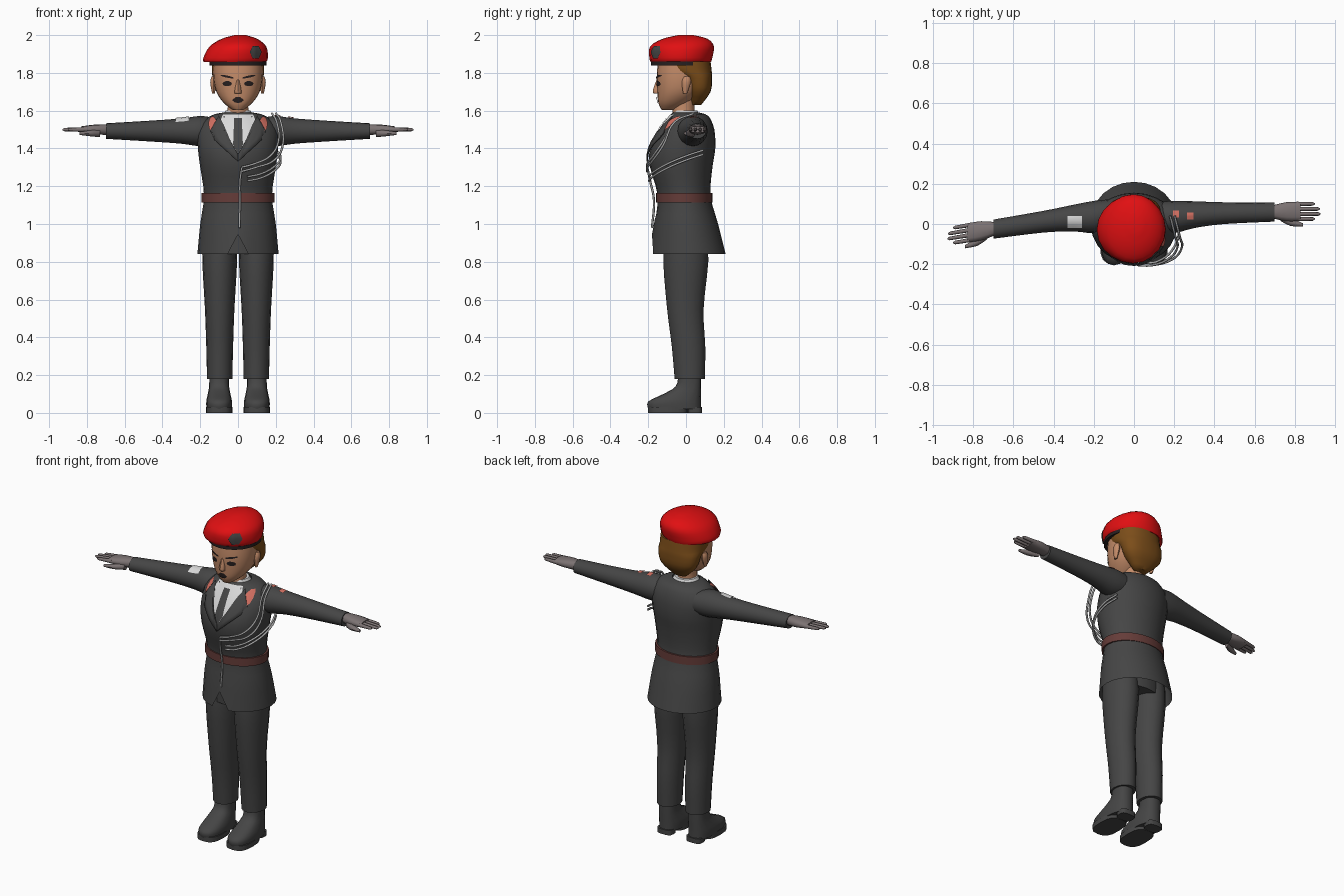
import bpy, bmesh
from math import cos, sin, pi, radians, copysign
from mathutils import Vector
from mathutils.bvhtree import BVHTree

cube = bpy.data.objects.get("Cube")
if cube:
    bpy.data.objects.remove(cube)


def material(name, *rgb):
    mat = bpy.data.materials.new(name)
    mat.use_nodes = True
    mat.diffuse_color = (*rgb, 1)
    mat.node_tree.nodes["Principled BSDF"].inputs["Base Color"].default_value = (*rgb, 1)
    return mat


CLOTH = material("charcoal cloth", .06, .06, .06)
RED = material("beret red", .75, .005, .006)
DARK = material("near black", .02, .014, .014)
HAIR = material("brown hair", .2, .075, .01)
SKIN = material("skin", .55, .26, .14)
GLOVE = material("grey glove", .2, .17, .17)
BELT = material("brown leather", .13, .045, .04)
WHITE = material("shirt white", .7, .7, .7)
SALMON = material("salmon patch", .65, .16, .12)
CORD = material("silver cord", .4, .4, .4)
SIDES = {"left": 1, "right": -1}
parts = []


def finish(name, bm, mat):
    bmesh.ops.recalc_face_normals(bm, faces=bm.faces)
    mesh = bpy.data.meshes.new(name)
    bm.to_mesh(mesh)
    bm.free()
    mesh.materials.append(mat)
    ob = bpy.data.objects.new(name, mesh)
    bpy.context.collection.objects.link(ob)
    parts.append(ob)
    return ob


def smoothed(rings, steps):
    """Add rings between the given ones along a smooth spline."""
    pts = [Vector(r) for r in rings]
    pts = [pts[0], *pts, pts[-1]]
    result = []
    for a, b, c, d in zip(pts, pts[1:], pts[2:], pts[3:]):
        for k in range(steps):
            t = k / steps
            result.append(b + t / 2 * (c - a + t * (2 * a - 5 * b + 4 * c - d
                                                    + t * (3 * b - a - 3 * c + d))))
    return result + [pts[-1]]


def loft(name, mat, rings, centre=0, n=16, steps=3, along_x=False, side=1,
         square=1, caps=True, tilt=0, sweep=0):
    """Skin rings (position, half size, front y, back y), upright or along x."""
    bm = bmesh.new()
    rows = []
    for pos, half, front, back in smoothed(rings, steps):
        row = []
        for i in range(n):
            c, s = cos(2 * pi * i / n), sin(2 * pi * i / n)
            c, s = copysign(abs(c) ** square, c), copysign(abs(s) ** square, s)
            across = centre + c * half + tilt * (pos - rings[0][0])
            x, z = (pos, across) if along_x else (across, pos)
            y = (front + back + s * (back - front)) / 2 - sweep * (x - .2)
            row.append(bm.verts.new((x * side, y, z)))
        rows.append(row)
    for low, high in zip(rows, rows[1:]):
        for i in range(n):
            bm.faces.new((low[i - 1], low[i], high[i], high[i - 1]))
    if caps:
        bm.faces.new(rows[0])
        bm.faces.new(rows[-1])
    return finish(name, bm, mat)


def slab(name, mat, bottom, top, half, front, back, **options):
    return loft(name, mat, [(z, half, front, back) for z in (bottom, top)],
                steps=1, **options)


def plate(name, mat, target, outline, lift=.006, from_top=False, side=1):
    """Lay an outline on a target surface, projected from the front or the top."""
    tree = BVHTree.FromPolygons([v.co for v in target.data.vertices],
                                [p.vertices for p in target.data.polygons])
    ray = Vector((0, 0, -1)) if from_top else Vector((0, 1, 0))
    bm = bmesh.new()
    bm.faces.new([bm.verts.new((a * side, b, 2) if from_top else (a * side, -1, b))
                  for a, b in outline])
    bmesh.ops.triangulate(bm, faces=bm.faces)
    bmesh.ops.subdivide_edges(bm, edges=bm.edges, cuts=4, use_grid_fill=True)
    bmesh.ops.triangulate(bm, faces=bm.faces)
    for v in bm.verts:
        hit = tree.ray_cast(v.co, ray)[0] or tree.find_nearest(v.co + ray)[0]
        v.co = hit - ray * lift
    return finish(name, bm, mat)


def oval(x, z, wide, high, slope=0, n=10):
    turns = [2 * pi * i / n for i in range(n)]
    return [(x + wide * cos(t), z + high * sin(t) + slope * wide * cos(t)) for t in turns]


def box(x, y, wide, deep):
    return [(x + i * wide, y + j * deep) for i, j in ((-1, -1), (1, -1), (1, 1), (-1, 1))]


def mirrored(half):
    return half + [(-x, z) for x, z in reversed(half) if x]


# Jacket, with a slit rising from the front hem
jacket = loft("jacket", CLOTH, [
    (.84, .215, -.18, .21), (1, .2, -.165, .17), (1.15, .18, -.15, .13),
    (1.3, .2, -.19, .14), (1.4, .212, -.19, .155), (1.5, .21, -.14, .15),
    (1.57, .15, -.09, .12), (1.59, .08, -.07, .07)], n=24, caps=False)
for v in jacket.data.vertices:
    if abs(v.co.x) < .001 and v.co.y < 0 and v.co.z < 1.05:
        v.co.z += (1.05 - v.co.z) / 2
slab("hips", CLOTH, .84, 1.05, .17, -.12, .12)
slab("belt", BELT, 1.115, 1.165, .192, -.16, .14, n=24)

# Shirt and tie
plate("shirt_front", WHITE, jacket,
      mirrored([(0, 1.37), (.1, 1.53), (.08, 1.58)]), lift=.004)
plate("tie", CLOTH, jacket,
      mirrored([(0, 1.37), (.026, 1.42), (.013, 1.53), (.02, 1.56)]), lift=.009)
loft("shirt_collar", WHITE, [(1.57, .085, -.075, .075), (1.6, .066, -.066, .06)])

for word, side in SIDES.items():
    # Lapels and collar patches
    lapel = plate(word + "_lapel", CLOTH, jacket, [
        (.1, 1.57), (.145, 1.49), (.115, 1.475), (.125, 1.445), (0, 1.33), (0, 1.37),
        (.092, 1.53)], lift=.008, side=side)
    lapel.modifiers.new("thickness", "SOLIDIFY").thickness = .006
    plate(word + "_collar_patch", SALMON, jacket, oval(.135, 1.53, .022, .04),
          lift=.011, side=side)

    # Legs and boots
    loft(word + "_trouser_leg", CLOTH, [
        (.18, .067, -.06, .1), (.35, .071, -.075, .102), (.55, .078, -.1, .093),
        (.8, .092, -.12, .118), (.95, .09, -.11, .11)], centre=.097, side=side)
    loft(word + "_boot", CLOTH, [
        (.02, .067, -.2, .08), (.06, .068, -.2, .08), (.1, .06, -.12, .08),
        (.14, .053, -.055, .08), (.2, .052, -.04, .08)], centre=.1, square=.8, side=side)
    slab(word + "_boot_sole", CLOTH, 0, .03, .07, -.2, .01, centre=.1, square=.7, side=side)
    slab(word + "_boot_heel", CLOTH, 0, .03, .05, .01, .085, centre=.1, square=.6, side=side)

    # Sleeves and gloves; the right arm sweeps forward
    arm = dict(along_x=True, side=side, sweep=0 if word == "left" else .17)
    sleeve = loft(word + "_sleeve", CLOTH, [
        (.13, .07, -.03, .11), (.2, .08, -.045, .115), (.3, .067, -.02, .113),
        (.45, .056, 0, .108), (.7, .041, .012, .107)], centre=1.492, **arm)
    loft(word + "_glove", GLOVE, [
        (.68, .028, .03, .09), (.76, .026, .014, .109), (.83, .017, .016, .11)],
         centre=1.5, square=.8, n=12, **arm)
    for k, tip in enumerate((.9, .928, .925, .9)):
        y = .014 + k * .025
        loft(word + "_finger_" + str(k), GLOVE, [
            (.81, .013, y, y + .022), (tip - .01, .009, y + .002, y + .02),
            (tip, .004, y + .008, y + .015)], centre=1.5, n=8, steps=1, **arm)
    loft(word + "_thumb", GLOVE, [
        (.73, .02, .015, .05), (.78, .016, -.01, .03), (.84, .008, -.012, .004)],
         centre=1.48, n=8, **arm)
    if word == "left":
        for x, y in ((.21, .05), (.28, .04)):
            plate("left_arm_patch", SALMON, sleeve, box(x, y, .015, .018), from_top=True)
    else:
        plate("right_arm_patch", WHITE, sleeve, box(-.295, .01, .035, .03), from_top=True)

# Head
loft("neck", SKIN, [(1.55, .06, -.07, .05), (1.62, .054, -.073, .045),
                    (1.7, .056, -.07, .06)])
head = loft("head", SKIN, [
    (1.603, .027, -.128, -.06), (1.64, .075, -.146, .01), (1.7, .115, -.152, .08),
    (1.78, .131, -.155, .11), (1.87, .13, -.148, .11)], n=24, square=.9)
loft("nose", SKIN, [(1.69, .017, -.17, -.13), (1.705, .018, -.176, -.13),
                    (1.77, .008, -.154, -.13)], n=8)
plate("lips", DARK, head, mirrored([(0, 1.641), (.016, 1.643), (.032, 1.656), (.01, 1.673)]))
for word, side in SIDES.items():
    plate(word + "_eye", DARK, head, oval(.057, 1.743, .025, .014), side=side)
    plate(word + "_eyebrow", DARK, head, oval(.057, 1.78, .036, .006, slope=.2), side=side)
    loft(word + "_ear", SKIN, [(1.69, .007, -.015, .005), (1.75, .017, -.022, .026),
                               (1.78, .01, -.01, .02)], centre=.13, n=8, side=side)
loft("hair", HAIR, [
    (1.63, .045, .03, .08), (1.7, .115, .01, .13), (1.77, .133, -.02, .138),
    (1.81, .138, -.1, .136), (1.86, .139, -.125, .13)], n=20, square=.85)

# Beret, sagging to the right
slab("beret_band", DARK, 1.84, 1.86, .15, -.185, .13, n=20)
beret = loft("beret", RED, [
    (1.857, .165, -.186, .132), (1.88, .171, -.194, .139), (1.94, .15, -.19, .148),
    (1.98, .095, -.125, .115), (2, .03, -.04, .04)], centre=-.017, tilt=.2, n=20)
plate("beret_badge", CLOTH, beret, oval(.094, 1.91, .032, .038, n=6), lift=.008)


# Braided shoulder cord
def cord(name, points, radius=.006):
    curve = bpy.data.curves.new(name, "CURVE")
    curve.dimensions = "3D"
    curve.bevel_depth, curve.bevel_resolution, curve.resolution_u = radius, 1, 5
    curve.use_fill_caps = True
    spline = curve.splines.new("BEZIER")
    spline.bezier_points.add(len(points) - 1)
    for knot, co in zip(spline.bezier_points, points):
        knot.co = co
        knot.handle_left_type = knot.handle_right_type = "AUTO"
    curve.materials.append(CORD)
    bpy.context.collection.objects.link(bpy.data.objects.new(name, curve))


for word, d in (("outer", .022), ("inner", 0)):
    cord(word + "_upper_cord", [
        (.18 + d, .04, 1.585), (.205 + d, -.06, 1.54), (.215 + d, -.12, 1.44 - d),
        (.17 + d, -.175, 1.36 - d), (.09, -.205, 1.32 - d), (.02, -.205, 1.3 - d)])
    cord(word + "_lower_cord", [
        (.2, .09, 1.39 - d), (.225, 0, 1.36 - d), (.2, -.115, 1.31 - d),
        (.12, -.185, 1.265 - d), (.05, -.195, 1.25 - d)])
cord("hanging_cord", [(.02, -.205, 1.3), (.01, -.188, 1.22), (.01, -.17, 1.13),
                      (.008, -.18, .98)])

# Smooth shading with crisp edges
bpy.ops.object.select_all(action="DESELECT")
for ob in parts:
    ob.select_set(True)
bpy.context.view_layer.objects.active = jacket
bpy.ops.object.shade_smooth_by_angle(angle=radians(50))
